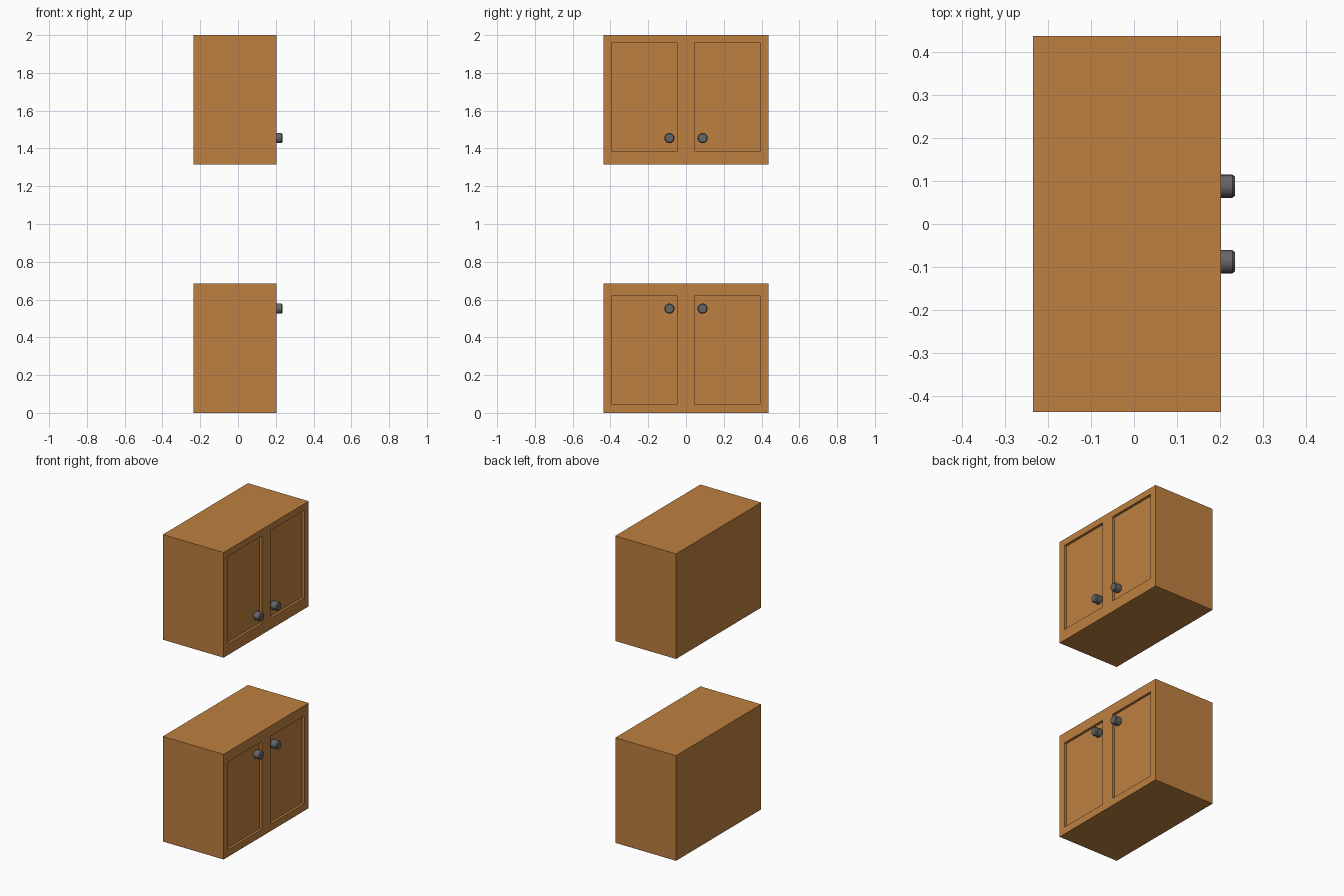
import bpy, bmesh, math
from mathutils import Vector, Matrix

if "Cube" in bpy.data.objects:
    bpy.data.objects.remove(bpy.data.objects["Cube"])

def material(name, rgb):
    m = bpy.data.materials.new(name)
    m.diffuse_color = (*rgb, 1)
    m.use_nodes = True
    m.node_tree.nodes["Principled BSDF"].inputs["Base Color"].default_value = m.diffuse_color
    return m

WOOD = material("warm wood", (0.515, 0.216, 0.051))
METAL = material("grey metal", (0.133, 0.133, 0.133))

X0, X1, W = -0.235, 0.203, 0.438      # back, door side, half width
HEIGHT, RECESS = 0.685, 0.016
PANEL_IN, PANEL_OUT = 0.044, 0.394    # door panel extent in y

def finish(bm, name, mat):
    bmesh.ops.recalc_face_normals(bm, faces=bm.faces)
    me = bpy.data.meshes.new(name)
    bm.to_mesh(me)
    bm.free()
    me.materials.append(mat)
    ob = bpy.data.objects.new(name, me)
    bpy.context.collection.objects.link(ob)
    return ob

# Cabinet box with two recessed door panels on the +x face
def cabinet(name, base, panel_low, panel_high):
    bm = bmesh.new()
    bmesh.ops.create_cube(bm, size=1)
    bmesh.ops.scale(bm, vec=(X1 - X0, 2 * W, HEIGHT), verts=bm.verts)
    bmesh.ops.translate(bm, vec=((X0 + X1) / 2, 0, base + HEIGHT / 2), verts=bm.verts)
    cuts = [((0, y, 0), (0, 1, 0)) for y in (-PANEL_OUT, -PANEL_IN, PANEL_IN, PANEL_OUT)]
    cuts += [((0, 0, z), (0, 0, 1)) for z in (panel_low, panel_high)]
    for co, no in cuts:
        bm.normal_update()
        front = [f for f in bm.faces if f.normal.x > 0.9]
        geom = set(front)
        for f in front:
            geom.update(f.edges, f.verts)
        bmesh.ops.bisect_plane(bm, geom=list(geom), plane_co=co, plane_no=no)
    bm.normal_update()
    panels = []
    for f in bm.faces:
        c = f.calc_center_median()
        if (f.normal.x > 0.9 and panel_low < c.z < panel_high
                and PANEL_IN < abs(c.y) < PANEL_OUT):
            panels.append(f)
    for f in panels:
        r = bmesh.ops.extrude_face_region(bm, geom=[f])
        vs = [v for v in r["geom"] if isinstance(v, bmesh.types.BMVert)]
        bmesh.ops.translate(bm, vec=(-RECESS, 0, 0), verts=vs)
        if f.is_valid:
            bmesh.ops.delete(bm, geom=[f], context="FACES_ONLY")
    return finish(bm, name, WOOD)

# Round knob, turned about the x axis
def knob(name, y, z):
    bm = bmesh.new()
    start = X1 - RECESS
    profile = [(start, 0), (start, 0.023), (start + 0.006, 0.027),
               (0.229, 0.027), (0.235, 0.022), (0.235, 0)]
    vs = [bm.verts.new((x, r, 0)) for x, r in profile]
    es = [bm.edges.new(p) for p in zip(vs, vs[1:])]
    bmesh.ops.spin(bm, geom=vs + es, cent=(0, 0, 0), axis=(1, 0, 0),
                   angle=2 * math.pi, steps=20)
    bmesh.ops.remove_doubles(bm, verts=bm.verts, dist=1e-5)
    bmesh.ops.translate(bm, vec=(0, y, z), verts=bm.verts)
    ob = finish(bm, name, METAL)
    bpy.ops.object.select_all(action="DESELECT")
    ob.select_set(True)
    bpy.context.view_layer.objects.active = ob
    bpy.ops.object.shade_smooth_by_angle(angle=math.radians(30))

cabinet("lower_cabinet", 0.0, 0.047, 0.618)
cabinet("upper_cabinet", 2 - HEIGHT, 1.387, 1.958)
for label, z in (("lower", 0.552), ("upper", 1.455)):
    for side, s in (("left", -1), ("right", 1)):
        knob(f"{label}_{side}_knob", s * 0.088, z)
